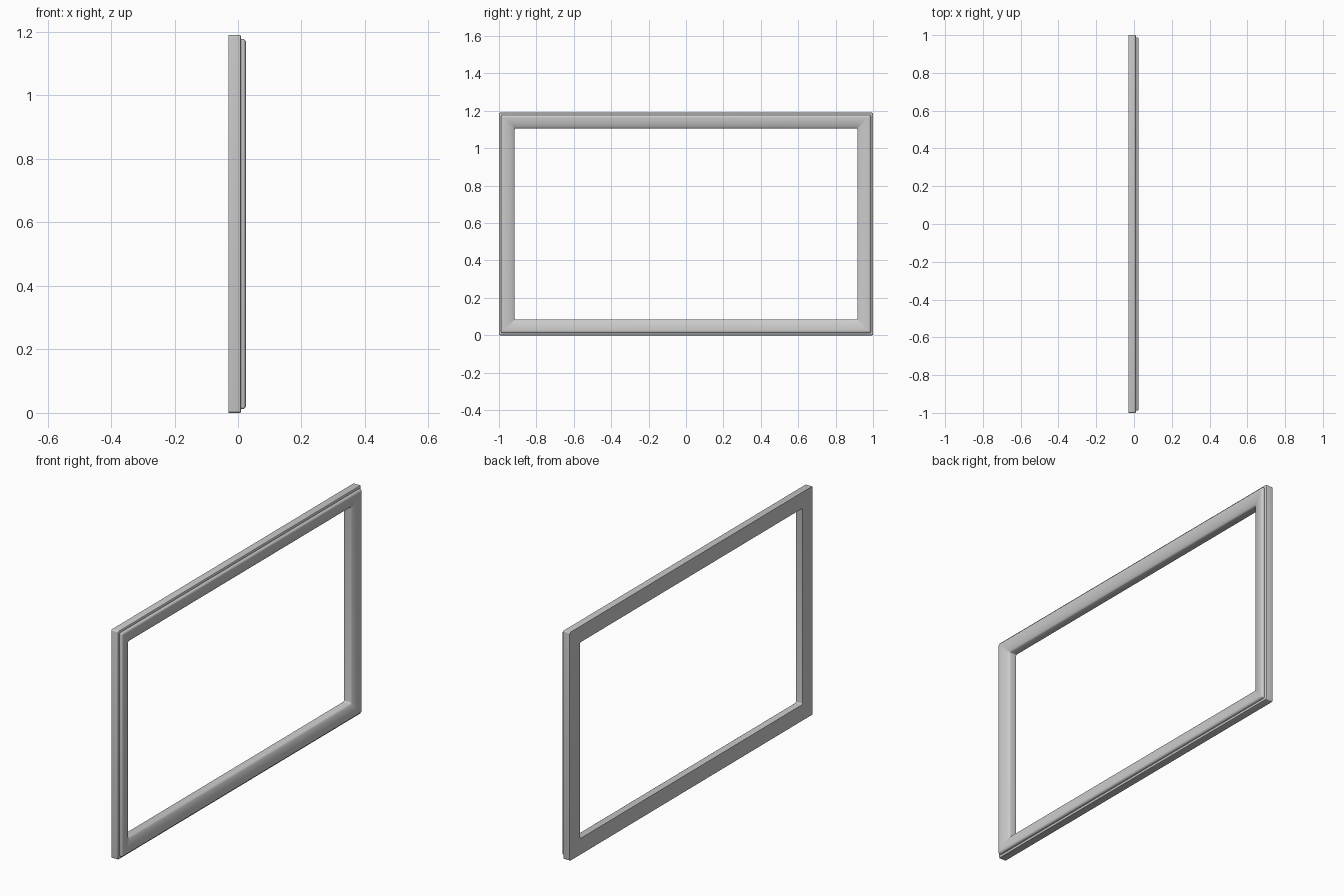
import bpy, bmesh, math

if "Cube" in bpy.data.objects:
    bpy.data.objects.remove(bpy.data.objects["Cube"])

W, H = 2.0, 1.19      # overall width (y) and height (z)
R = 0.007             # small corner radius
SEG = 4               # segments per corner

# moulding cross-section: (inset from outer edge, x)
profile = [(0.0, -0.03), (0.0, 0.005), (0.001, 0.008), (0.004, 0.01),
           (0.012, 0.01), (0.012, 0.016), (0.0135, 0.020), (0.017, 0.0235),
           (0.022, 0.025), (0.032, 0.0247), (0.044, 0.0235), (0.056, 0.021),
           (0.067, 0.0175), (0.077, 0.013), (0.082, 0.0095), (0.084, 0.006),
           (0.084, -0.03)]


def rounded_ring(bm, inset, x):
    """One rounded rectangle in the y-z plane."""
    hy, hz = W / 2 - inset - R, H / 2 - inset - R
    verts = []
    for i, (sy, sz) in enumerate([(1, 1), (-1, 1), (-1, -1), (1, -1)]):
        for k in range(SEG + 1):
            a = math.pi / 2 * (i + k / SEG)
            verts.append(bm.verts.new((x, sy * hy + R * math.cos(a),
                                       H / 2 + sz * hz + R * math.sin(a))))
    return verts


# picture frame: sweep the moulding around the rectangle
bm = bmesh.new()
rings = [rounded_ring(bm, d, x) for d, x in profile]
n = len(rings[0])
for i in range(len(rings)):
    a, b = rings[i], rings[(i + 1) % len(rings)]
    for j in range(n):
        k = (j + 1) % n
        bm.faces.new((a[j], a[k], b[k], b[j]))
bmesh.ops.recalc_face_normals(bm, faces=bm.faces)
mesh = bpy.data.meshes.new("picture_frame")
bm.to_mesh(mesh)
bm.free()
frame = bpy.data.objects.new("picture_frame", mesh)
bpy.context.collection.objects.link(frame)

# smooth moulding with crisp edges
bpy.context.view_layer.objects.active = frame
frame.select_set(True)
bpy.ops.object.shade_smooth_by_angle(angle=math.radians(35))
